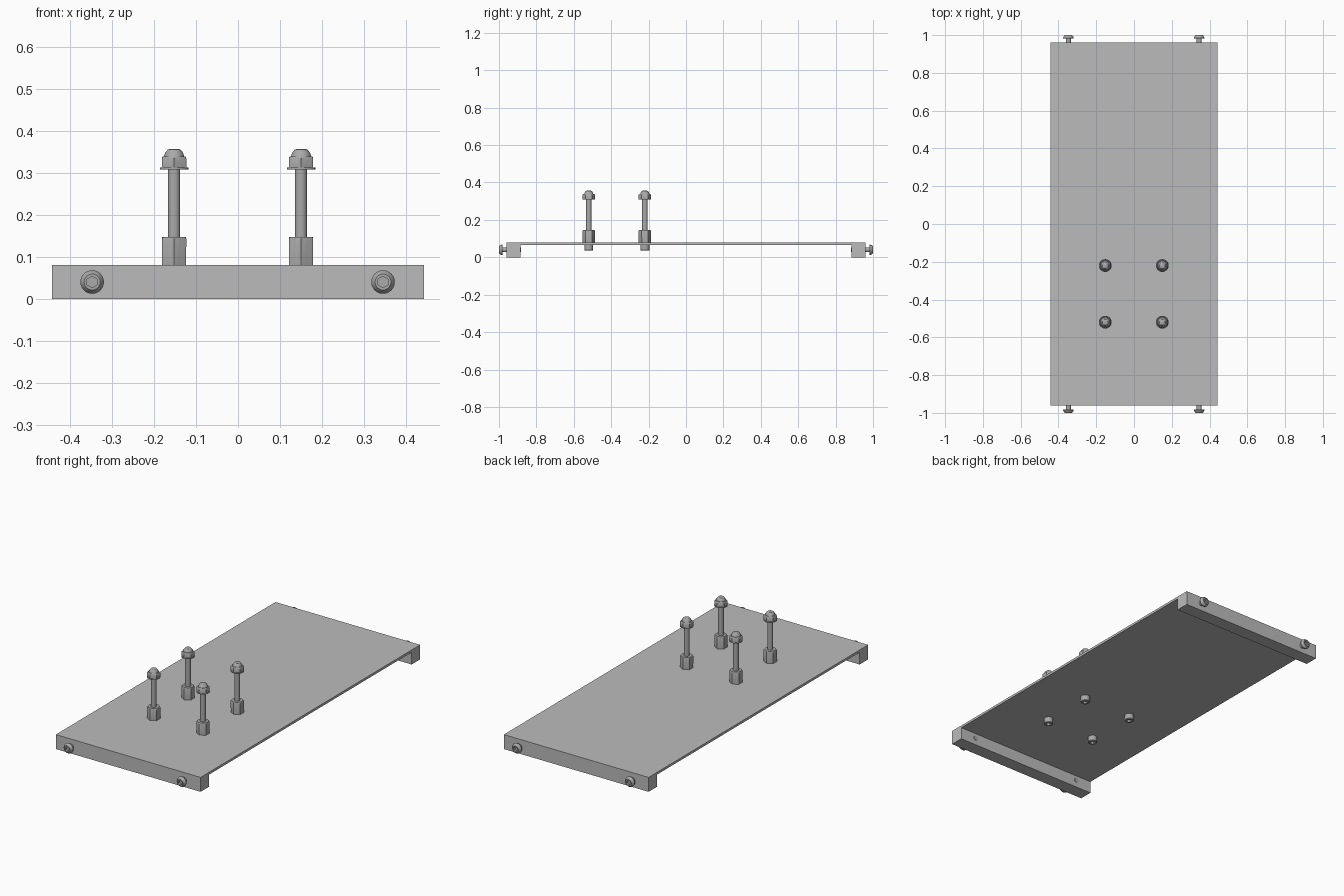
import bpy, bmesh, math
from mathutils import Matrix, Vector

if "Cube" in bpy.data.objects:
    bpy.data.objects.remove(bpy.data.objects["Cube"])


def material(name, v):
    m = bpy.data.materials.new(name)
    m.diffuse_color = (v, v, v, 1)
    m.use_nodes = True
    m.node_tree.nodes["Principled BSDF"].inputs["Base Color"].default_value = m.diffuse_color
    return m


PANEL = material("panel_grey", 0.5)
STEEL = material("steel_grey", 0.4)
SEG = 24


def finish(bm, name, mat, smooth=False):
    bmesh.ops.recalc_face_normals(bm, faces=bm.faces)
    me = bpy.data.meshes.new(name)
    bm.to_mesh(me)
    bm.free()
    me.materials.append(mat)
    ob = bpy.data.objects.new(name, me)
    bpy.context.collection.objects.link(ob)
    if smooth:
        bpy.ops.object.select_all(action='DESELECT')
        ob.select_set(True)
        bpy.context.view_layer.objects.active = ob
        bpy.ops.object.shade_smooth_by_angle(angle=math.radians(28))
    return ob


def box(name, lo, hi):
    bm = bmesh.new()
    lo, hi = Vector(lo), Vector(hi)
    size = hi - lo
    bmesh.ops.create_cube(bm, size=1, matrix=Matrix.Translation((lo + hi) / 2)
                          @ Matrix.Diagonal((*size, 1)))
    return finish(bm, name, PANEL)


def turned(name, profile, matrix):
    """Stack of rings (size, height, is_hex); hex size is its corner radius."""
    bm = bmesh.new()
    rings = []
    for r, h, is_hex in profile:
        ring = []
        for i in range(SEG):
            a = 2 * math.pi * i / SEG + math.pi / 2
            k = r
            if is_hex:
                d = (2 * math.pi * i / SEG) % (math.pi / 3) - math.pi / 6
                k = r * math.cos(math.pi / 6) / math.cos(d)
            ring.append(bm.verts.new((k * math.cos(a), k * math.sin(a), h)))
        rings.append(ring)
    for a, b in zip(rings, rings[1:]):
        for i in range(SEG):
            j = (i + 1) % SEG
            bm.faces.new((a[i], a[j], b[j], b[i]))
    bm.faces.new(rings[0])
    bm.faces.new(rings[-1])
    bm.transform(matrix)
    return finish(bm, name, STEEL, True)


# Panel with a rail under each end
W, L, T = 0.443, 0.96, 0.08
box("panel", (-W, -L, 0.067), (W, L, T))
box("front_rail", (-W, -L, 0), (W, -0.885, T))
box("back_rail", (-W, 0.885, 0), (W, L, T))

# Profiles of the hardware
bolt = [(0.013, 0.052, True), (0.013, 0.035, True), (0.021, 0.035, False),
        (0.024, 0.038, False), (0.024, 0.067, False), (0.0145, 0.067, False),
        (0.0145, 0.335, False)]
standoff = [(0.033, 0.08, True), (0.0335, 0.143, True), (0.0285, 0.147, False)]
washer = [(0.034, 0.308, False), (0.034, 0.312, False)]
cap_nut = [(0.0335, 0.312, True), (0.0335, 0.334, True), (0.027, 0.339, False),
           (0.024, 0.339, False), (0.021, 0.348, False), (0.015, 0.355, False),
           (0.009, 0.357, False)]
screw = [(0.013, 0.882, False), (0.013, 0.981, False), (0.027, 0.981, False),
         (0.028, 0.985, False), (0.025, 0.993, False), (0.019, 1.0, False),
         (0.0135, 1.0, True), (0.0135, 0.988, True)]

# Four upright bolts with standoffs and cap nuts
for x in (-0.152, 0.15):
    for y in (-0.52, -0.22):
        place = Matrix.Translation((x, y, 0))
        turned("bolt", bolt, place)
        turned("standoff", standoff, place)
        turned("washer", washer, place)
        turned("cap_nut", cap_nut, place)

# Button-head screws through both rails
for x in (-0.347, 0.345):
    for s in (-1, 1):
        turned("rail_screw", screw, Matrix.Translation((x, 0, 0.04))
               @ Matrix.Rotation(-s * math.pi / 2, 4, 'X'))
